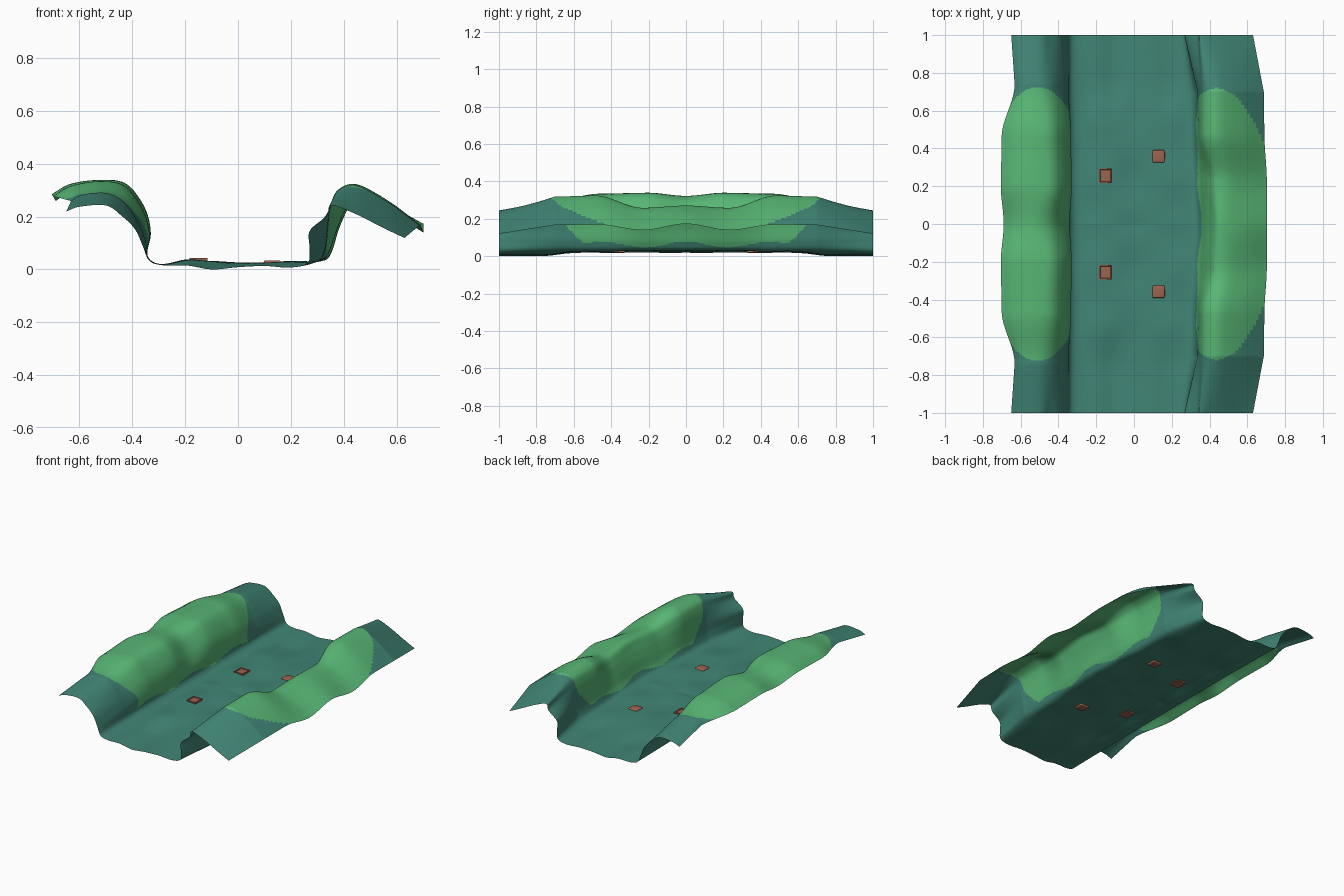
import bpy, bmesh, math
from mathutils import Vector

if "Cube" in bpy.data.objects:
    bpy.data.objects.remove(bpy.data.objects["Cube"])

def material(name, rgb):
    m = bpy.data.materials.new(name)
    m.diffuse_color = (*rgb, 1)
    m.use_nodes = True
    m.node_tree.nodes["Principled BSDF"].inputs["Base Color"].default_value = m.diffuse_color
    return m

teal = material("teal ground", (0.052, 0.235, 0.178))
green = material("grass green", (0.098, 0.470, 0.178))
brown = material("clay brown", (0.330, 0.125, 0.080))

# Cross-sections (x, z) of the left bank, floor and right bank
LEFT_END = [(-.65, .222), (-.60, .240), (-.50, .245), (-.44, .205),
            (-.39, .155), (-.36, .09), (-.335, .035), (-.28, .018)]
LEFT_SHOULDER = [(-.632, .262), (-.59, .285), (-.50, .292), (-.435, .26),
                 (-.38, .185), (-.35, .11), (-.338, .042), (-.28, .02)]
LEFT_MID = [(-.705, .288), (-.63, .328), (-.51, .342), (-.42, .325),
            (-.352, .235), (-.330, .14), (-.343, .055), (-.29, .022)]
LEFT_DIP = [(-.69, .262), (-.63, .300), (-.53, .325), (-.44, .295),
            (-.375, .205), (-.342, .12), (-.340, .05), (-.29, .022)]
FLOOR_END = [(-.19, .018), (-.1, .003), (0, .012), (.1, .016), (.2, .011)]
FLOOR_MID = [(-.19, .038), (-.1, .034), (0, .025), (.1, .029), (.2, .032)]
RIGHT_END = [(.265, .03), (.27, .09), (.272, .15), (.335, .205),
             (.353, .245), (.44, .215), (.55, .16), (.63, .122)]
RIGHT_LOBE = [(.30, .032), (.332, .08), (.342, .16), (.353, .25),
              (.38, .305), (.45, .325), (.57, .262), (.69, .172)]
RIGHT_WAIST = [(.31, .035), (.345, .07), (.370, .14), (.395, .205),
               (.43, .255), (.50, .255), (.60, .205), (.703, .142)]
RIGHT_MID = [(.32, .035), (.355, .07), (.38, .15), (.41, .22),
             (.44, .268), (.50, .268), (.60, .230), (.703, .175)]

def mix(a, b, t):
    return [Vector(p).lerp(Vector(q), t) for p, q in zip(a, b)]

def blend(keys, y):
    """Section at distance y from the centre, from (y, section) keys."""
    for (y0, a), (y1, b) in zip(keys, keys[1:]):
        if y <= y1 + 1e-6:
            t = (y - y0) / (y1 - y0)
            return mix(a, b, t if y1 == 1 else t * t * (3 - 2 * t))

LEFT = [(0, LEFT_DIP), (.2, LEFT_MID), (.46, mix(LEFT_MID, LEFT_DIP, .3)),
        (.74, LEFT_SHOULDER), (1, LEFT_END)]
FLOOR = [(0, FLOOR_MID), (.5, FLOOR_MID), (.78, FLOOR_END), (1, FLOOR_END)]
RIGHT = [(0, RIGHT_MID), (.23, RIGHT_WAIST), (.48, RIGHT_LOBE),
         (.7, mix(RIGHT_LOBE, RIGHT_END, .05)), (1, RIGHT_END)]

def smooth(pts, n):
    """Catmull-Rom curve through the points."""
    p = [2 * pts[0] - pts[1]] + pts + [2 * pts[-1] - pts[-2]]
    out = []
    for i in range(1, len(p) - 2):
        a, b, c, d = p[i - 1:i + 3]
        for k in range(n):
            t = k / n
            out.append(.5 * (2 * b + (c - a) * t + (2 * a - 5 * b + 4 * c - d) * t * t
                             + (3 * b - a - 3 * c + d) * t ** 3))
    return out + [pts[-1]]

def is_grass(c):
    """Grass covers both banks except near the ends and the floor."""
    y = abs(c.y)
    if abs(c.x) < .315 or c.z < .062 + .015 * math.cos(y * 14):
        return False
    if c.x < 0:
        lim = .725 - .12 * (abs(c.x + .51) / .16) ** 2.2
    else:
        lim = .72 - .08 * (abs(c.x - .44) / .13) ** 2
        lim -= .12 * max(0, (.2 - c.z) / .14) if c.x < .42 else 0
    return y < lim

# Canyon sheet: lofted cross-sections, symmetric front to back
bm = bmesh.new()
ROWS = 260
rows = []
for j in range(ROWS + 1):
    y = -1 + 2 * j / ROWS
    a = abs(y)
    pts = smooth(blend(LEFT, a) + blend(FLOOR, a) + blend(RIGHT, a), 8)
    row = []
    for p in pts:
        flat = max(0, 1 - (p.x / .36) ** 4) * max(0, 1 - a)
        ripple = .005 * math.sin(a * 19) * math.cos(p.x * 14) * flat
        row.append(bm.verts.new((p.x, y, p.y + ripple)))
    rows.append(row)
low = min(v.co.z for v in bm.verts)
for v in bm.verts:
    v.co.z -= low
for r0, r1 in zip(rows, rows[1:]):
    for i in range(len(r0) - 1):
        f = bm.faces.new((r0[i], r0[i + 1], r1[i + 1], r1[i]))
        f.smooth = True
        f.material_index = int(is_grass(f.calc_center_median()))

def floor_height(x, y):
    near = min(bm.verts, key=lambda v: (v.co.x - x) ** 2 + (v.co.y - y) ** 2)
    return near.co.z

STONES = (("tray", -.15, .255, .068, .076), ("stud", .13, .358, .066, .066))
heights = {s[0]: floor_height(s[1], s[2]) for s in STONES}
me = bpy.data.meshes.new("canyon")
bm.to_mesh(me)
bm.free()
me.materials.append(teal)
me.materials.append(green)
bpy.context.collection.objects.link(bpy.data.objects.new("canyon", me))

def block(name, x, y, w, d, z0, z1, recess):
    """Small clay block in the floor, either a hollow tray or a rounded stud."""
    bm = bmesh.new()
    bmesh.ops.create_cube(bm, size=1)
    for v in bm.verts:
        v.co = (x + v.co.x * w, y + v.co.y * d, z1 if v.co.z > 0 else z0)
    if recess:
        top = [f for f in bm.faces if f.normal.z > .9]
        bmesh.ops.inset_region(bm, faces=top, thickness=.007)
        bmesh.ops.inset_region(bm, faces=top, thickness=.004, depth=-.005)
    else:
        bmesh.ops.bevel(bm, geom=bm.edges[:], offset=.007, segments=3,
                        profile=.5, affect='EDGES')
    for f in bm.faces:
        f.smooth = not recess
    me = bpy.data.meshes.new(name)
    bm.to_mesh(me)
    bm.free()
    me.materials.append(brown)
    bpy.context.collection.objects.link(bpy.data.objects.new(name, me))

# Clay trays on the left, studs on the right, mirrored front to back
for kind, x, y, w, d in STONES:
    z = heights[kind]
    for s, tag in ((-1, "front"), (1, "back")):
        block(tag + "_" + kind, x, s * y, w, d, z - .009, z + .007, kind == "tray")
